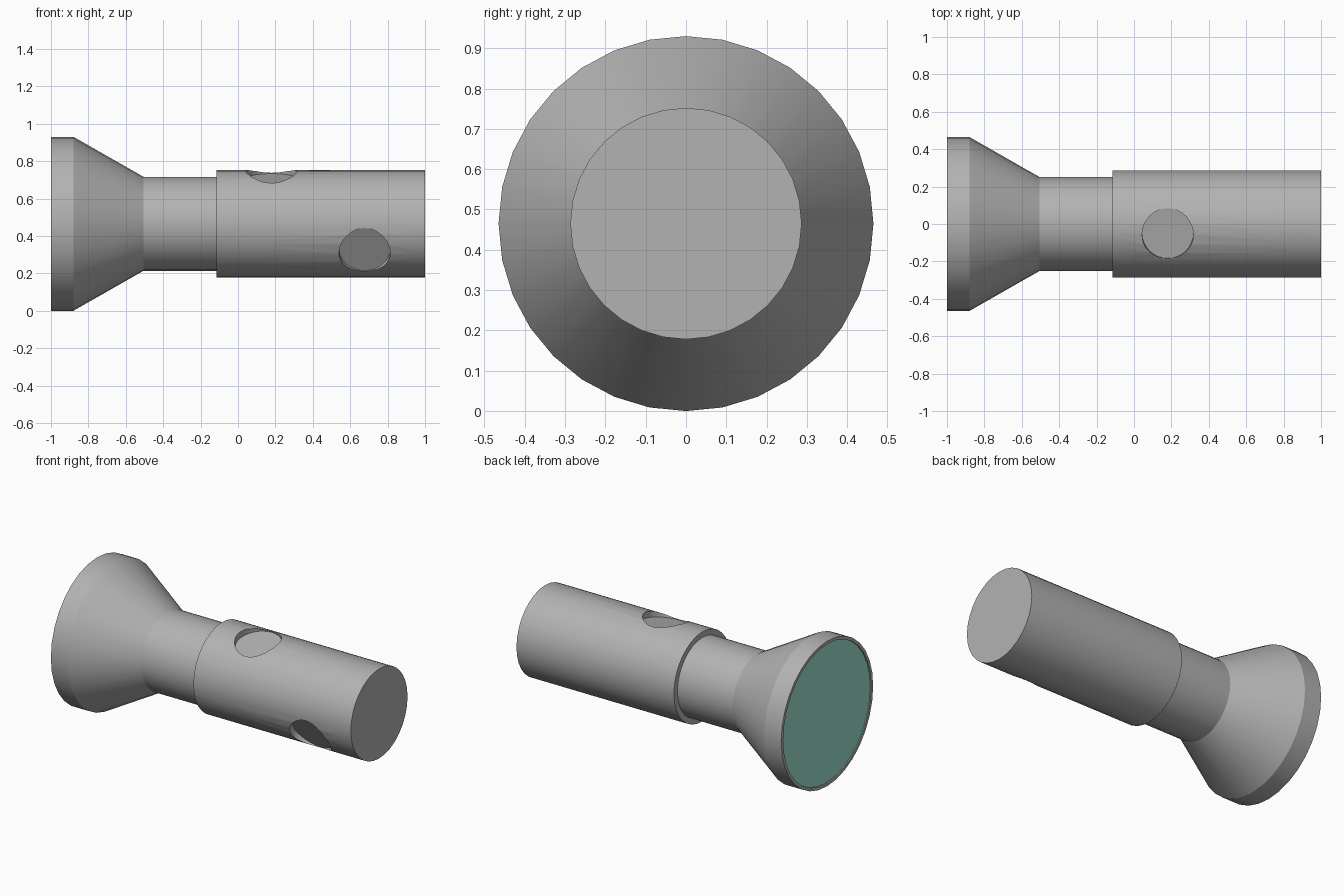
import bpy, bmesh, math
from mathutils import Vector, Matrix

if "Cube" in bpy.data.objects:
    bpy.data.objects.remove(bpy.data.objects["Cube"])

AXIS_Z = 0.465   # height of the centre line
SIDES = 32


def material(name, rgb):
    m = bpy.data.materials.new(name)
    m.diffuse_color = (*rgb, 1)
    m.use_nodes = True
    m.node_tree.nodes["Principled BSDF"].inputs["Base Color"].default_value = m.diffuse_color
    return m


GREY = material("grey metal", (0.45, 0.45, 0.45))
TEAL = material("teal glass", (0.34, 0.76, 0.62))


def lathe(name, profile, mat):
    """Turn (x, radius) points around the centre line; ends are capped."""
    bm = bmesh.new()
    rings = []
    for x, r in profile:
        ring = []
        for i in range(SIDES):
            a = 2 * math.pi * i / SIDES
            ring.append(bm.verts.new((x, r * math.sin(a), AXIS_Z + r * math.cos(a))))
        rings.append(ring)
    for p, q in zip(rings, rings[1:]):
        for i in range(SIDES):
            j = (i + 1) % SIDES
            bm.faces.new((p[i], p[j], q[j], q[i]))
    bm.faces.new(rings[0])
    bm.faces.new(rings[-1])
    bmesh.ops.recalc_face_normals(bm, faces=bm.faces)
    me = bpy.data.meshes.new(name)
    bm.to_mesh(me)
    bm.free()
    me.materials.append(mat)
    ob = bpy.data.objects.new(name, me)
    bpy.context.collection.objects.link(ob)
    return ob


def activate(ob):
    bpy.ops.object.select_all(action='DESELECT')
    ob.select_set(True)
    bpy.context.view_layer.objects.active = ob


def cut_pocket(ob, x, angle, radius=0.137, floor=0.246):
    """Round flat-floored pocket, radial at an angle from straight up to the front."""
    d = Vector((0, -math.sin(angle), math.cos(angle)))
    depth = 0.3
    bm = bmesh.new()
    bmesh.ops.create_cone(bm, cap_ends=True, segments=32, radius1=radius,
                          radius2=radius, depth=depth)
    place = Matrix.Translation(Vector((x, 0, AXIS_Z)) + d * (floor + depth / 2))
    bm.transform(place @ Matrix.Rotation(angle, 4, 'X'))
    me = bpy.data.meshes.new("pocket_cutter")
    bm.to_mesh(me)
    bm.free()
    me.materials.append(GREY)
    cutter = bpy.data.objects.new("pocket_cutter", me)
    bpy.context.collection.objects.link(cutter)
    cutter.hide_render = True
    mod = ob.modifiers.new("pocket", 'BOOLEAN')
    mod.operation = 'DIFFERENCE'
    mod.solver = 'EXACT'
    mod.object = cutter
    activate(ob)
    bpy.ops.object.modifier_apply(modifier=mod.name)
    bpy.data.objects.remove(cutter)


# flared head and neck, with a shallow recess in the front for the glass
head = lathe("head_and_neck", [(-0.985, 0.425), (-0.992, 0.425), (-0.992, 0.445),
                               (-1.0, 0.445), (-1.0, 0.465), (-0.88, 0.465),
                               (-0.505, 0.251), (-0.10, 0.251)], GREY)

# handle with two round pockets
handle = lathe("handle", [(-0.115, 0.287), (1.0, 0.287)], GREY)
cut_pocket(handle, 0.18, math.radians(11.5))
cut_pocket(handle, 0.677, math.radians(123.3))

# glass disc, a thin edge ring and a small centre spot
glass = lathe("glass", [(-0.992, 0.415), (-0.98, 0.415)], TEAL)
edge = lathe("glass_edge", [(-0.995, 0.443), (-0.995, 0.433), (-0.99, 0.433),
                            (-0.99, 0.443)], TEAL)
spot = lathe("centre_spot", [(-0.994, 0.03), (-0.985, 0.03)], TEAL)

for ob in (head, handle, glass, edge, spot):
    activate(ob)
    bpy.ops.object.shade_smooth_by_angle(angle=math.radians(28))
